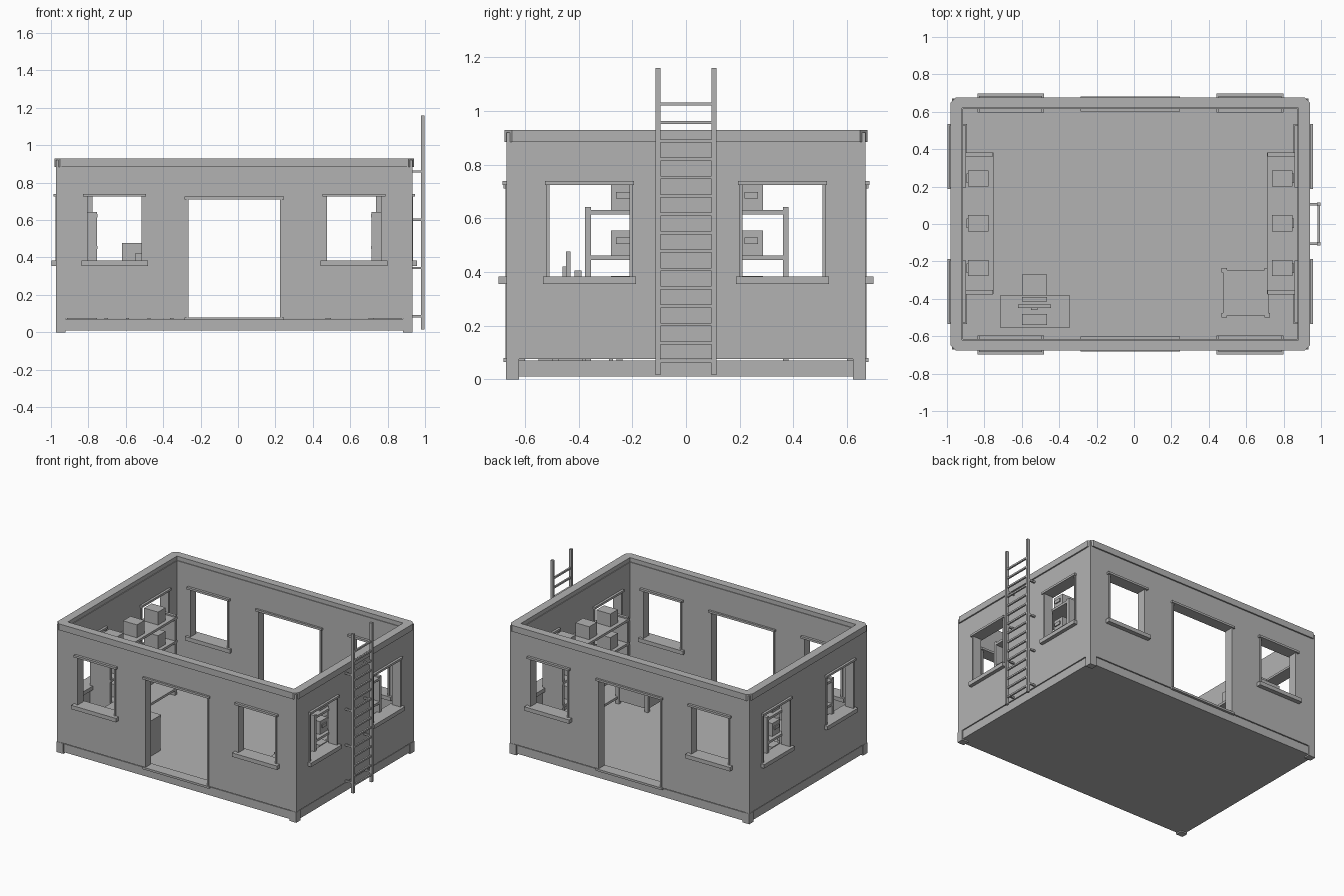
import bpy

cube = bpy.data.objects.get("Cube")
if cube:
    bpy.data.objects.remove(cube, do_unlink=True)

grey = bpy.data.materials.new("plain_grey")
grey.use_nodes = True
tone = (0.45, 0.45, 0.45, 1)
grey.diffuse_color = tone
grey.node_tree.nodes["Principled BSDF"].inputs["Base Color"].default_value = tone

CX = -0.02          # middle of the cabin in x
HX, HY = 0.95, 0.667  # half sizes of the outer walls
FLOOR, TOP = 0.07, 0.93


def prism(name, outline, z0, z1):
    n = len(outline)
    verts = [(x, y, z) for z in (z0, z1) for x, y in outline]
    faces = [tuple(reversed(range(n))), tuple(range(n, 2 * n))]
    faces += [(i, (i + 1) % n, (i + 1) % n + n, i + n) for i in range(n)]
    mesh = bpy.data.meshes.new(name)
    mesh.from_pydata(verts, [], faces)
    mesh.materials.append(grey)
    obj = bpy.data.objects.new(name, mesh)
    bpy.context.collection.objects.link(obj)
    return obj


def box(name, x, y, z):
    return prism(name, [(x[0], y[0]), (x[1], y[0]), (x[1], y[1]), (x[0], y[1])], *z)


def span(c, half):
    return (c - half, c + half)


def cut(target, cutter):
    mod = target.modifiers.new("cut", "BOOLEAN")
    mod.operation = "DIFFERENCE"
    mod.solver = "EXACT"
    mod.object = cutter
    cutter.hide_render = True
    cutter.hide_set(True)
    cutters.append(cutter)


cutters = []

# Base slab, corner feet and posts
box("floor_slab", span(CX, HX - 0.003), span(0, HY - 0.003), (0.01, FLOOR))
for sx in (-1, 1):
    for sy in (-1, 1):
        px, py = CX + sx * (HX - 0.023), sy * (HY - 0.02)
        box("corner_foot", span(px, 0.026), span(py, 0.024), (0, 0.075))
        box("corner_post", span(px + sx * 0.011, 0.014), span(py + sy * 0.009, 0.013), (0.075, TOP - 0.01))

# Walls with openings
walls = box("walls", span(CX, HX), span(0, HY), (0.075, 0.9))
cut(walls, box("room_cutter", span(CX, 0.895), span(0, 0.615), (0, 1.1)))
WIN = (0.38, 0.727)
for s in (-1, 1):
    cut(walls, box("front_window_cutter", span(CX + s * 0.64, 0.15), (-0.9, 0.9), WIN))
    cut(walls, box("side_window_cutter", (-1.2, 1.2), span(s * 0.36, 0.154), WIN))
cut(walls, box("door_cutter", span(CX, 0.246), (-0.9, 0.9), (0.05, 0.712)))

# Top rim with clipped corners
ox, oy, c = HX + 0.01, HY + 0.01, 0.028
outline = [(CX + x, y) for x, y in (
    (-ox + c, -oy), (ox - c, -oy), (ox, -oy + c), (ox, oy - c),
    (ox - c, oy), (-ox + c, oy), (-ox, oy - c), (-ox, -oy + c))]
rim = prism("top_rim", outline, 0.885, TOP)
cut(rim, box("rim_cutter", span(CX, 0.9), span(0, 0.62), (0.8, 1.1)))

# Apply the cuts and remove the cutters
bpy.context.view_layer.update()
graph = bpy.context.evaluated_depsgraph_get()
for obj in (walls, rim):
    mesh = bpy.data.meshes.new_from_object(obj.evaluated_get(graph))
    obj.modifiers.clear()
    obj.data = mesh
for obj in cutters:
    bpy.data.objects.remove(obj, do_unlink=True)

# Sills, lintels, jambs and door trims
for s in (-1, 1):
    y_wall = s * (HY - 0.026)
    x_wall = CX + s * (HX - 0.0275)
    for t in (-1, 1):
        wx, wy = CX + t * 0.64, t * 0.36
        box("front_sill", span(wx, 0.178), span(y_wall + s * 0.006, 0.052), (0.355, 0.383))
        box("front_lintel", span(wx, 0.168), span(y_wall, 0.044), (0.725, 0.74))
        box("side_sill", span(x_wall + s * 0.002, 0.052), span(wy, 0.174), (0.355, 0.383))
        box("side_lintel", span(x_wall, 0.044), span(wy, 0.166), (0.725, 0.74))
        for e in (-1, 1):
            box("front_jamb", span(wx + e * 0.151, 0.006), span(y_wall, 0.032), WIN)
            box("side_jamb", span(x_wall, 0.034), span(wy + e * 0.155, 0.006), WIN)
        box("door_jamb", span(CX + t * 0.25, 0.006), span(y_wall, 0.032), (0.075, 0.712))
    box("door_lintel", span(CX, 0.265), span(y_wall, 0.04), (0.711, 0.726))
    box("door_threshold", span(CX, 0.265), span(y_wall, 0.04), (0.065, 0.08))

# Ladder on the left-hand end wall
for s in (-1, 1):
    box("ladder_rail", (0.978, 0.998), span(s * 0.105, 0.009), (0.015, 1.16))
    for i in range(4):
        box("ladder_bracket", (0.92, 0.98), span(s * 0.105, 0.006), span(0.086 + i * 0.258, 0.006))
for i in range(15):
    box("ladder_rung", (0.982, 0.994), (-0.1, 0.1), span(0.067 + i * 0.0685, 0.006))

# Shelf racks with boxes at both ends
for s in (-1, 1):
    def rx(a, b):
        return tuple(sorted((CX + s * a, CX + s * b)))
    for y in (-0.365, 0.372):
        box("rack_panel", rx(0.735, 0.893), span(y, 0.011), (FLOOR, 0.642))
    for i in range(4):
        z = 0.105 + i * 0.17
        box("rack_shelf", rx(0.73, 0.893), (-0.375, 0.383), (z, z + 0.017))
        if i:
            for y in (-0.236, 0.004, 0.244):
                box("storage_box", rx(0.757, 0.868), span(y, 0.043), (z + 0.017, z + 0.11))
                box("box_handle", rx(0.866, 0.876), span(y, 0.025), (z + 0.06, z + 0.083))

# Desk
box("desk_top", (-0.715, -0.345), (-0.555, -0.38), (0.307, 0.325))
for x in (-0.705, -0.355):
    box("desk_side", span(x, 0.009), (-0.55, -0.385), (FLOOR, 0.31))
box("desk_back", (-0.7, -0.36), (-0.4, -0.39), (0.2, 0.31))

# Monitor and keyboard
box("monitor_screen", (-0.62, -0.445), (-0.448, -0.43), (0.36, 0.477))
box("monitor_neck", (-0.55, -0.515), (-0.46, -0.448), (0.325, 0.42))
box("monitor_foot", (-0.575, -0.49), (-0.475, -0.42), (0.325, 0.332))
box("keyboard", (-0.6, -0.465), (-0.54, -0.48), (0.325, 0.335))

# Chair
box("chair_seat", (-0.6, -0.465), (-0.39, -0.27), (0.2, 0.22))
box("chair_back", (-0.6, -0.465), (-0.415, -0.39), (0.2, 0.405))
for x in (-0.59, -0.475):
    for y in (-0.38, -0.28):
        box("chair_leg", span(x, 0.008), span(y, 0.008), (FLOOR, 0.2))

# Crate with corner posts
box("crate", (0.477, 0.718), (-0.49, -0.245), (0.09, 0.22))
for x in (0.482, 0.713):
    for y in (-0.487, -0.248):
        box("crate_post", span(x, 0.014), span(y, 0.012), (FLOOR, 0.225))
